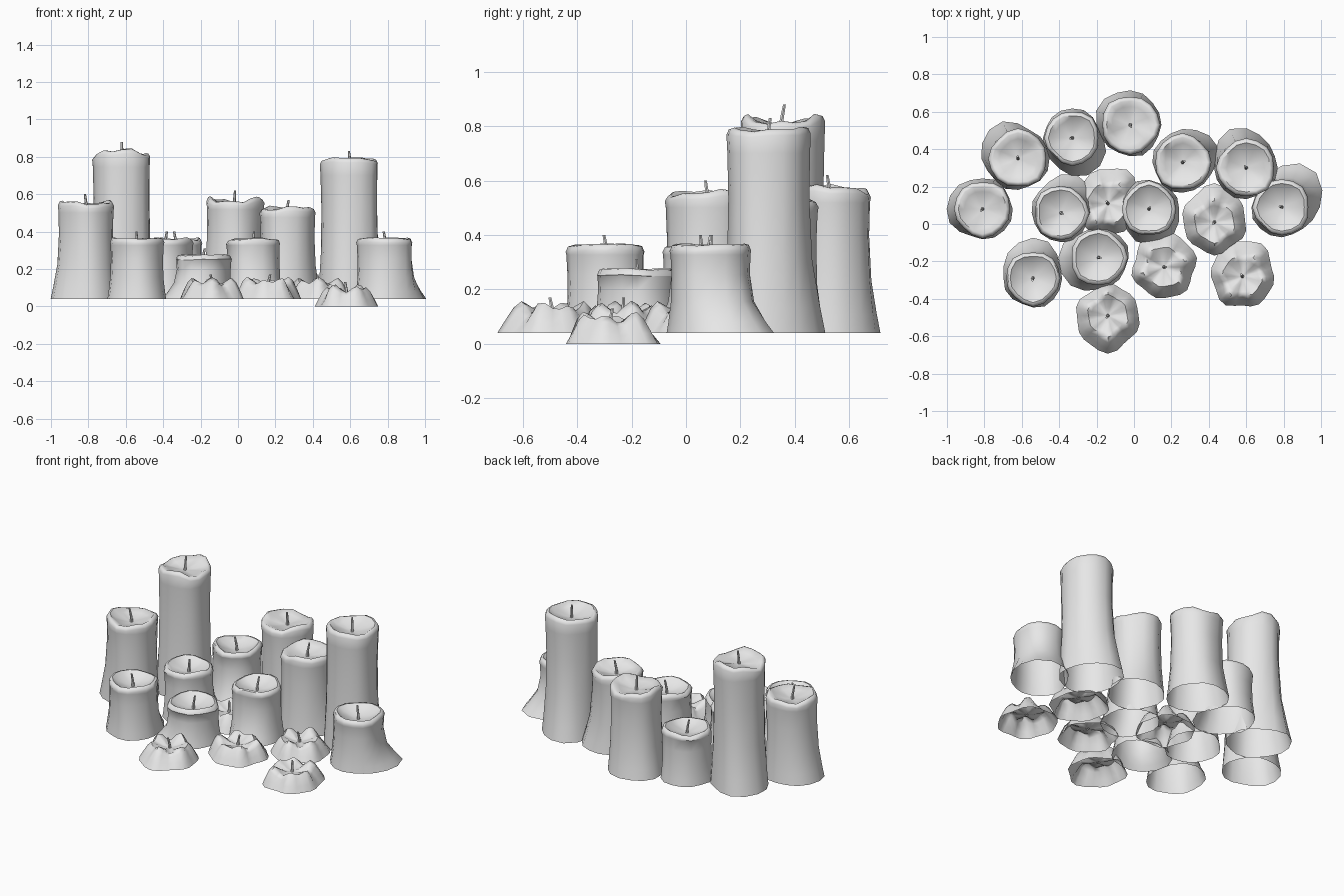
import bpy, bmesh
from math import sin, cos, pi, radians
from mathutils import Vector

cube = bpy.data.objects.get("Cube")
if cube:
    bpy.data.objects.remove(cube)

wax = bpy.data.materials.new("pale_grey_wax")
wax.use_nodes = True
wax.diffuse_color = (0.8, 0.8, 0.8, 1)
wax.node_tree.nodes["Principled BSDF"].inputs["Base Color"].default_value = wax.diffuse_color

FLOOR = 0.04  # height most candles stand on


def make_object(name, bm, sharp):
    mesh = bpy.data.meshes.new(name)
    bm.to_mesh(mesh)
    bm.free()
    mesh.materials.append(wax)
    mesh.shade_smooth()
    mesh.set_sharp_from_angle(angle=radians(sharp))
    obj = bpy.data.objects.new(name, mesh)
    bpy.context.collection.objects.link(obj)


def lathe_shell(name, x, y, rings, segments, tip, sharp):
    """Join rings of points, open below, and close the top at the tip.
    Each ring is a function of the angle giving (radius, height)."""
    bm = bmesh.new()
    loops = []
    for ring in rings:
        loop = []
        for i in range(segments):
            a = 2 * pi * i / segments
            r, z = ring(a)
            loop.append(bm.verts.new((x + r * cos(a), y + r * sin(a), z)))
        loops.append(loop)
    for low, high in zip(loops, loops[1:]):
        for i in range(segments):
            j = (i + 1) % segments
            bm.faces.new((low[i], low[j], high[j], high[i]))
    centre = bm.verts.new((x, y, tip))
    top = loops[-1]
    for i in range(segments):
        bm.faces.new((top[i], top[(i + 1) % segments], centre))
    make_object(name, bm, sharp)


def wick(name, x, y, bottom, top, phase):
    """Thin wick with a slight bend."""
    bm = bmesh.new()
    lean = Vector((cos(phase), sin(phase), 0)) * 0.012
    path = [(0, 0.010), (0.4, 0.008), (1, 0.006)]
    loops = []
    for t, r in path:
        c = Vector((x, y, bottom + (top - bottom) * t)) + lean * t * t
        loops.append([bm.verts.new(c + Vector((r * cos(k * pi / 3), r * sin(k * pi / 3), 0)))
                      for k in range(6)])
    for low, high in zip(loops, loops[1:]):
        for k in range(6):
            bm.faces.new((low[k], low[k - 5], high[k - 5], high[k]))
    bm.faces.new(loops[-1])
    make_object(name, bm, 50)


def skirt(a, direction, amount):
    """Wax that has run out to one side of the foot."""
    return amount * max(0, cos(a - radians(direction))) ** 2


def pillar(number, x, y, top, radius, direction, run, rough):
    phase = number * 1.7
    height = top - FLOOR

    def wobble(a, t):
        return 0.03 * sin(3 * a + phase + 2 * t) + 0.025 * sin(5 * a - phase + t)

    def wall(t, scale, spread):
        def ring(a):
            r = radius * (scale + wobble(a, t)) + spread * skirt(a, direction, run)
            return r, FLOOR + t * height
        return ring

    def rim(scale, drop, ragged):
        def ring(a):
            dip = 0.5 + 0.3 * sin(2 * a + phase) + 0.2 * sin(5 * a - phase)
            return radius * scale * (1 + wobble(a, 1)), top - drop - rough * ragged * dip
        return ring

    rings = [wall(0, 1.08, 1), wall(0.12, 1.04, 0.7), wall(0.35, 0.98, 0.2),
             wall(0.65, 0.96, 0), wall(0.87, 0.98, 0),
             rim(1, 0.025, 0.8), rim(0.94, 0.004, 1), rim(0.85, 0, 1),
             rim(0.65, 0.025, 0.6), rim(0.3, 0.045, 0.2)]
    lathe_shell(f"pillar_candle_{number}", x, y, rings, 16, top - 0.055, 50)
    wick(f"pillar_wick_{number}", x, y, top - 0.06, top + 0.03, phase)


def melted(number, x, y, base, direction, run):
    phase = number * 2.1

    def lobes(a):
        return 0.6 * sin(6 * a + phase) + 0.4 * sin(4 * a - phase)

    def layer(radius, z, swell, lift, spread):
        def ring(a):
            r = radius * (1 + swell * lobes(a)) + spread * skirt(a, direction, run)
            return r, base + z + lift * lobes(a)
        return ring

    rings = [layer(0.167, 0, 0.08, 0, 1), layer(0.148, 0.035, 0.12, 0.006, 0.6),
             layer(0.125, 0.075, 0.13, 0.02, 0.2), layer(0.105, 0.095, 0.1, 0.025, 0),
             layer(0.085, 0.085, 0.05, 0.02, 0), layer(0.045, 0.07, 0, 0.005, 0)]
    lathe_shell(f"melted_candle_{number}", x, y, rings, 24, base + 0.065, 60)
    wick(f"melted_wick_{number}", x, y, base + 0.06, base + 0.13, phase)


# Standing candles: x, y, top, radius, skirt direction, skirt run, rim roughness
pillars = [
    (-0.62, 0.35, 0.85, 0.155, 140, 0.05, 0.05),
    (-0.33, 0.46, 0.37, 0.145, -65, 0.06, 0.02),
    (-0.02, 0.53, 0.59, 0.155, 130, 0.03, 0.04),
    (0.26, 0.33, 0.54, 0.15, 40, 0.04, 0.03),
    (0.6, 0.3, 0.8, 0.155, 110, 0.05, 0.02),
    (-0.81, 0.08, 0.57, 0.15, 170, 0.03, 0.03),
    (-0.39, 0.06, 0.37, 0.145, 65, 0.06, 0.02),
    (0.08, 0.08, 0.37, 0.145, -70, 0.04, 0.02),
    (0.79, 0.09, 0.37, 0.15, 50, 0.1, 0.01),
    (-0.54, -0.29, 0.37, 0.145, 95, 0.06, 0.01),
    (-0.19, -0.18, 0.28, 0.15, 200, 0.06, 0.01),
]
for n, spec in enumerate(pillars, 1):
    pillar(n, *spec)

# Nearly burnt down candles: x, y, base, skirt direction, skirt run
stubs = [
    (-0.14, 0.11, FLOOR, 70, 0.03),
    (0.43, 0.01, FLOOR, 90, 0.03),
    (0.16, -0.23, FLOOR, 80, 0.02),
    (0.58, -0.28, 0, 85, 0.03),
    (-0.14, -0.49, FLOOR, -95, 0.025),
]
for n, spec in enumerate(stubs, 1):
    melted(n, *spec)
